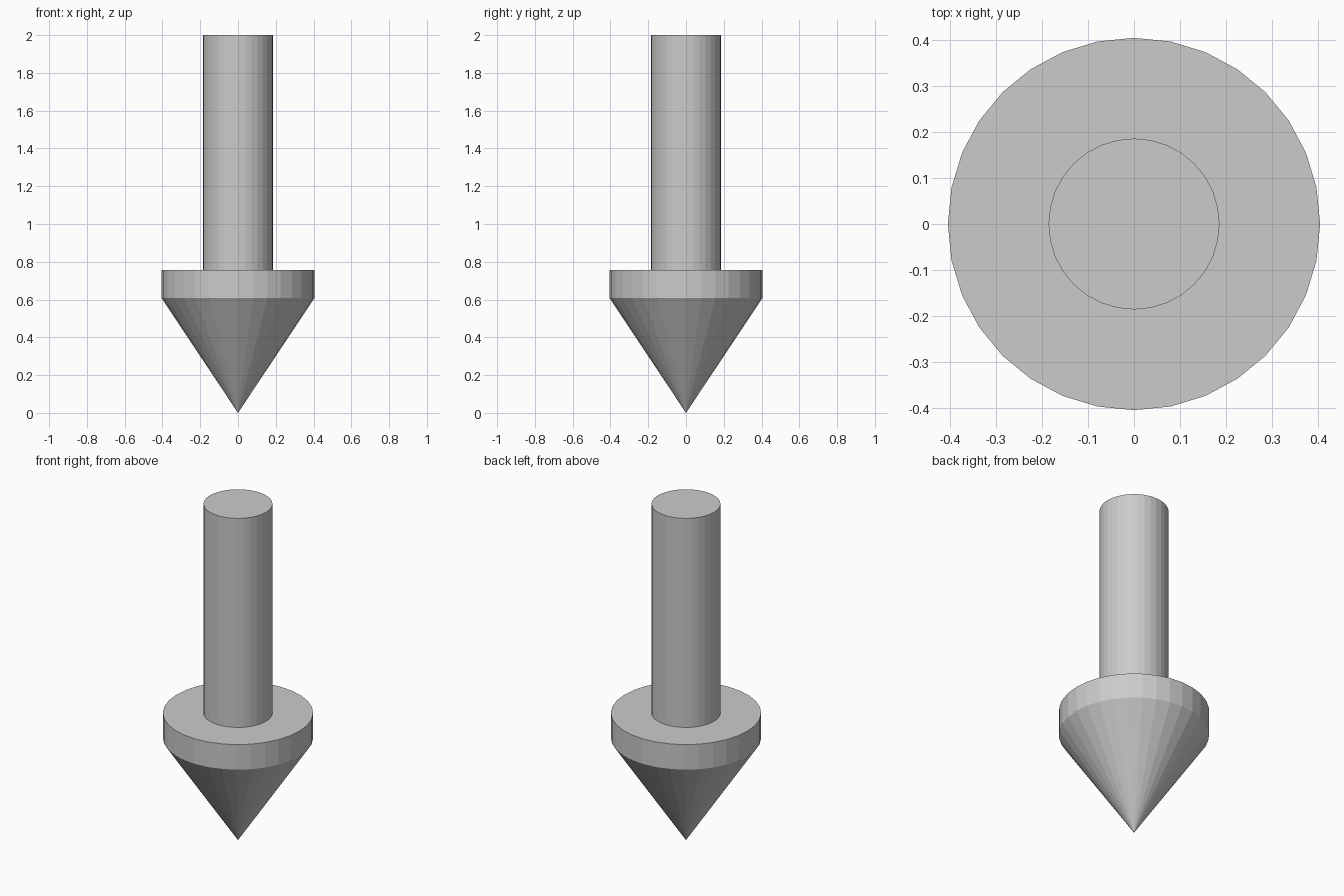
import bpy, bmesh
from math import cos, sin, tau

if "Cube" in bpy.data.objects:
    bpy.data.objects.remove(bpy.data.objects["Cube"])

SIDES = 32


def lathe(name, profile):
    """Revolve (radius, z) points, bottom to top, into a closed flat-shaded solid."""
    bm = bmesh.new()
    rings = []
    for r, z in profile:
        if r == 0:
            rings.append([bm.verts.new((0, 0, z))] * SIDES)
        else:
            rings.append([bm.verts.new((r * cos(tau * i / SIDES), r * sin(tau * i / SIDES), z))
                          for i in range(SIDES)])
    for low, high in zip(rings, rings[1:]):
        for i in range(SIDES):
            j = (i + 1) % SIDES
            corners = dict.fromkeys((low[i], low[j], high[j], high[i]))
            bm.faces.new(list(corners))
    bm.faces.new(rings[-1])  # flat top cap
    bmesh.ops.recalc_face_normals(bm, faces=bm.faces)
    mesh = bpy.data.meshes.new(name)
    bm.to_mesh(mesh)
    bm.free()
    obj = bpy.data.objects.new(name, mesh)
    bpy.context.collection.objects.link(obj)
    return obj


# Conical tip, collar, shoulder and round shaft as one continuous turned part
lathe("pointed_peg", [
    (0, 0),
    (0.405, 0.608),
    (0.405, 0.757),
    (0.186, 0.757),
    (0.186, 2.0),
])
